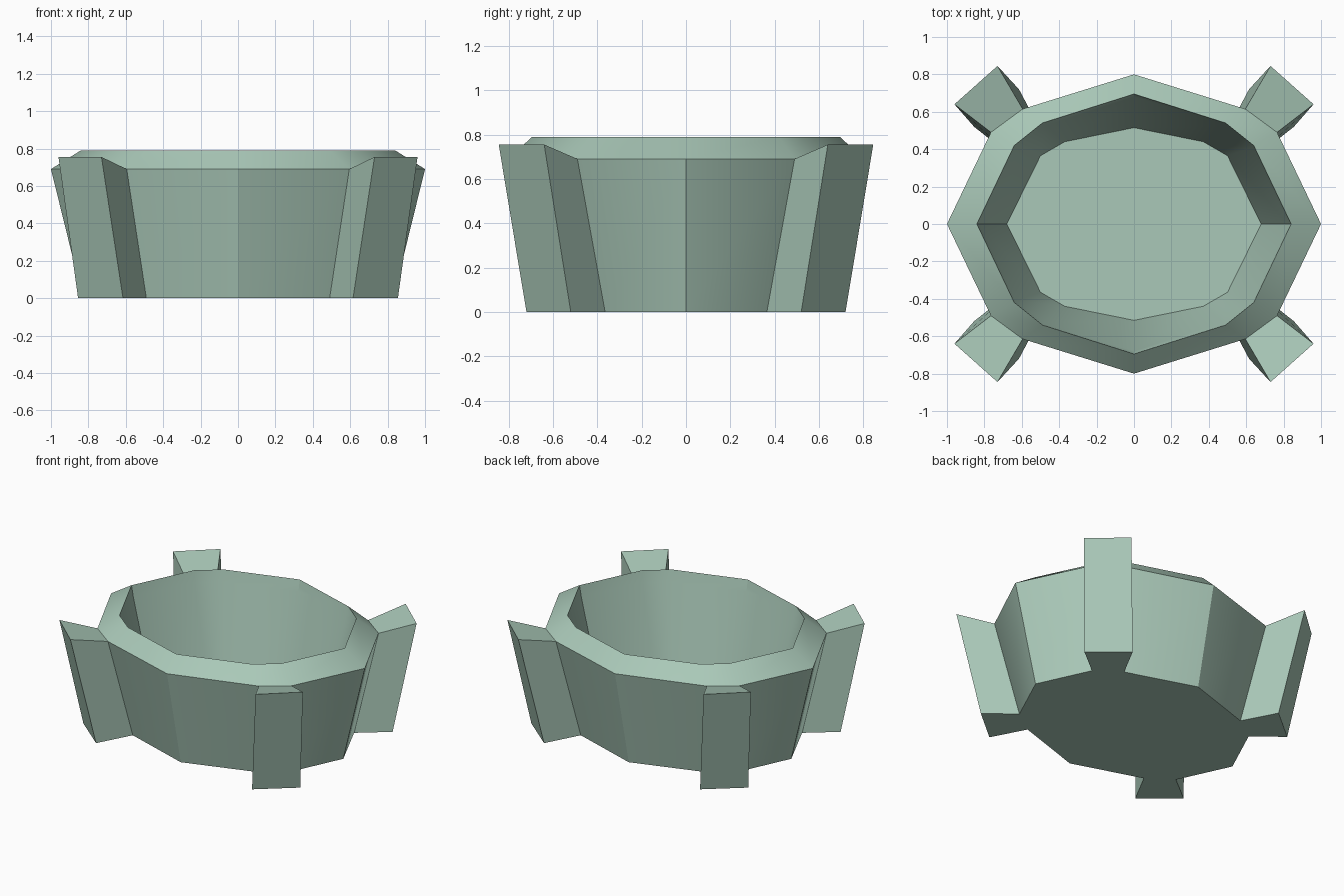
import bpy, bmesh, math

old = bpy.data.objects.get("Cube")
if old:
    bpy.data.objects.remove(old, do_unlink=True)

mat = bpy.data.materials.new("pale_sage_green")
mat.use_nodes = True
colour = (0.40, 0.58, 0.48, 1)
mat.diffuse_color = colour
mat.node_tree.nodes["Principled BSDF"].inputs["Base Color"].default_value = colour


def ring(side, corner_a, corner_b, back, z):
    """Twelve-point outline mirrored from one quarter."""
    (ax, ay), (bx, by) = corner_a, corner_b
    half = [(side, 0), (ax, ay), (bx, by), (0, back), (-bx, by), (-ax, ay)]
    return [(x, y, z) for x, y in half] + [(-x, -y, z) for x, y in half]


def loft(name, rings):
    """Closed skin through a list of equal outlines."""
    bm = bmesh.new()
    loops = [[bm.verts.new(p) for p in r] for r in rings]
    n = len(loops[0])
    for low, high in zip(loops, loops[1:]):
        for i in range(n):
            j = (i + 1) % n
            bm.faces.new((low[i], low[j], high[j], high[i]))
    bm.faces.new(loops[0][::-1])
    bm.faces.new(loops[-1])
    bmesh.ops.recalc_face_normals(bm, faces=bm.faces)
    mesh = bpy.data.meshes.new(name)
    bm.to_mesh(mesh)
    bm.free()
    mesh.materials.append(mat)
    obj = bpy.data.objects.new(name, mesh)
    bpy.context.collection.objects.link(obj)
    bpy.ops.object.select_all(action='DESELECT')
    bpy.context.view_layer.objects.active = obj
    obj.select_set(True)
    bpy.ops.object.shade_smooth_by_angle(angle=math.radians(30))
    return obj


# Hollow bowl: outer wall, sloped rim, inner lip, inner wall and floor
low_a, low_b = (0.66, 0.365), (0.49, 0.485)
top_a, top_b = (0.765, 0.49), (0.595, 0.615)
wall_top = 0.69
loft("bowl", [
    ring(0.83, low_a, low_b, 0.645, 0),
    ring(1.0, top_a, top_b, 0.80, wall_top),
    ring(0.84, (0.64, 0.42), (0.49, 0.54), 0.695, 0.79),
    ring(0.825, (0.63, 0.41), (0.48, 0.525), 0.68, 0.71),
    ring(0.68, (0.50, 0.365), (0.37, 0.44), 0.515, 0.10),
])

# Flared corner posts growing out of the bowl's narrow corner faces
foot = [low_a, (0.855, 0.52), (0.615, 0.72), low_b]
head = [top_a, (0.96, 0.64), (0.73, 0.845), top_b]
head_z = [wall_top, 0.755, 0.755, wall_top]
for depth, sy in (("front", -1), ("back", 1)):
    for hand, sx in (("left", 1), ("right", -1)):
        loft(f"{depth}_{hand}_post", [
            [(sx * x, sy * y, 0) for x, y in foot],
            [(sx * x, sy * y, z) for (x, y), z in zip(head, head_z)],
        ])
